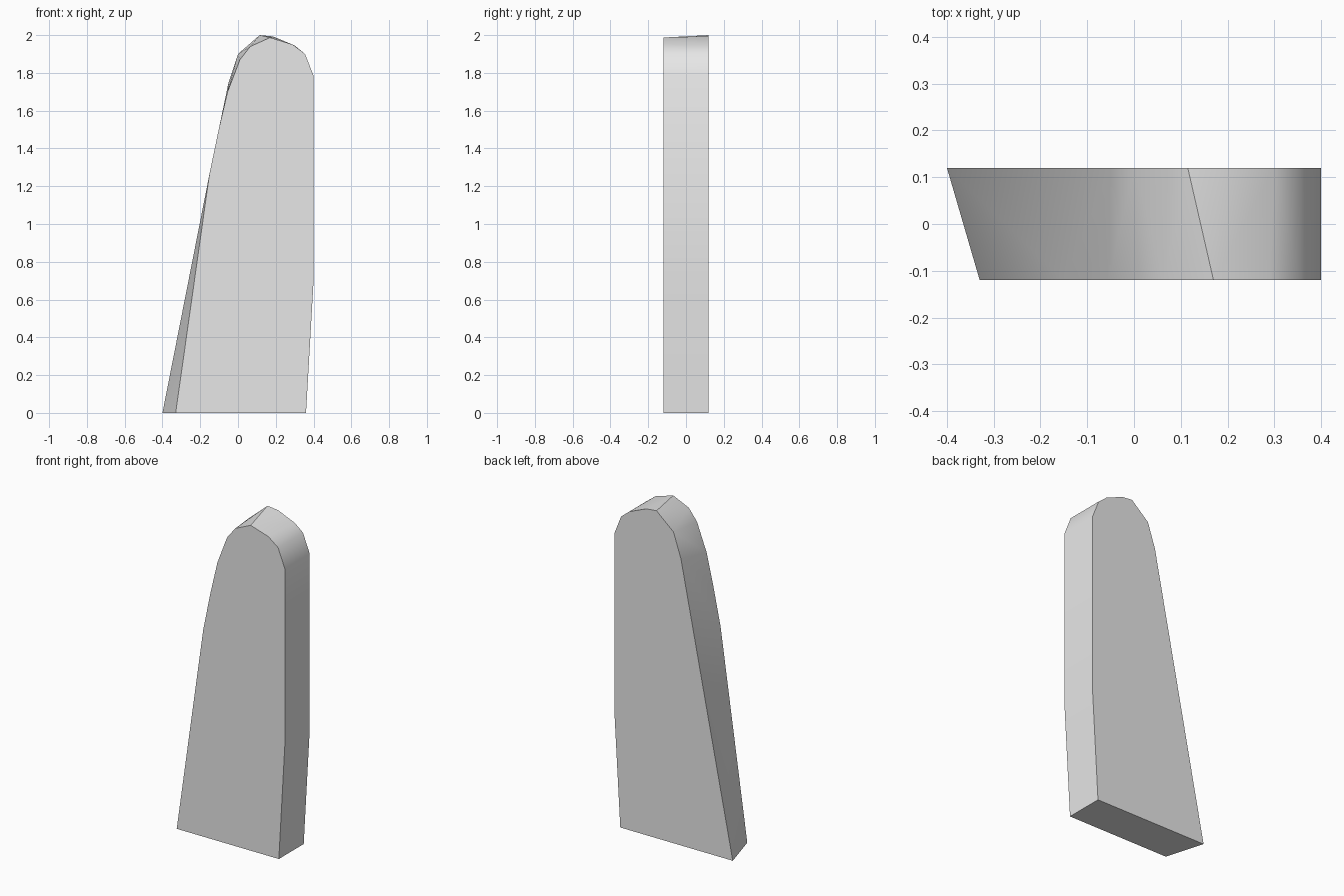
import bpy
import bmesh
import math

cube = bpy.data.objects.get("Cube")
if cube:
    bpy.data.objects.remove(cube, do_unlink=True)

HALF_DEPTH = 0.12

# Paired (front, back) outline points as (x, z); a repeated point makes a fan
base_left = (-0.40, 0)
shoulder = (-0.05, 1.75)
corner = (0, 1.90)
PAIRS = [
    ((-0.33, 0), base_left),
    ((-0.15, 1.27), base_left),
    ((-0.15, 1.27), shoulder),
    ((-0.10, 1.51), shoulder),
    ((-0.055, 1.70), shoulder),
    ((0.01, 1.87), corner),
    ((0.065, 1.94), corner),
    ((0.17, 1.987), (0.115, 2.0)),
    ((0.17, 1.987), (0.185, 1.993)),
    ((0.29, 1.95), (0.30, 1.945)),
    ((0.355, 1.90), (0.30, 1.945)),
    ((0.355, 1.90), (0.355, 1.90)),
    ((0.40, 1.785), (0.40, 1.785)),
    ((0.40, 0.70), (0.40, 0.70)),
    ((0.36, 0), (0.36, 0)),
]


def outline(bm, points, y):
    """One vertex per distinct point, listed in pair order."""
    made = {}
    for p in points:
        if p not in made:
            made[p] = bm.verts.new((p[0], y, p[1]))
    return [made[p] for p in points]


def unique(verts):
    return list(dict.fromkeys(verts))


# Slab lofted between the two outlines
bm = bmesh.new()
front = outline(bm, [f for f, b in PAIRS], -HALF_DEPTH)
back = outline(bm, [b for f, b in PAIRS], HALF_DEPTH)
count = len(PAIRS)
for i in range(count):
    j = (i + 1) % count
    ring = unique([front[i], front[j], back[j], back[i]])
    if len(ring) > 2:
        bm.faces.new(ring)
bm.faces.new(unique(front))
bm.faces.new(unique(back))
bmesh.ops.recalc_face_normals(bm, faces=bm.faces)

mesh = bpy.data.meshes.new("tapered_slab")
bm.to_mesh(mesh)
bm.free()

# Plain grey
grey = bpy.data.materials.new("plain_grey")
grey.use_nodes = True
colour = (0.8, 0.8, 0.8, 1)
grey.diffuse_color = colour
grey.node_tree.nodes["Principled BSDF"].inputs["Base Color"].default_value = colour
mesh.materials.append(grey)

slab = bpy.data.objects.new("tapered_slab", mesh)
bpy.context.collection.objects.link(slab)

# Soft crown, crisp rims
bpy.ops.object.select_all(action="DESELECT")
slab.select_set(True)
bpy.context.view_layer.objects.active = slab
bpy.ops.object.shade_smooth_by_angle(angle=math.radians(30))
